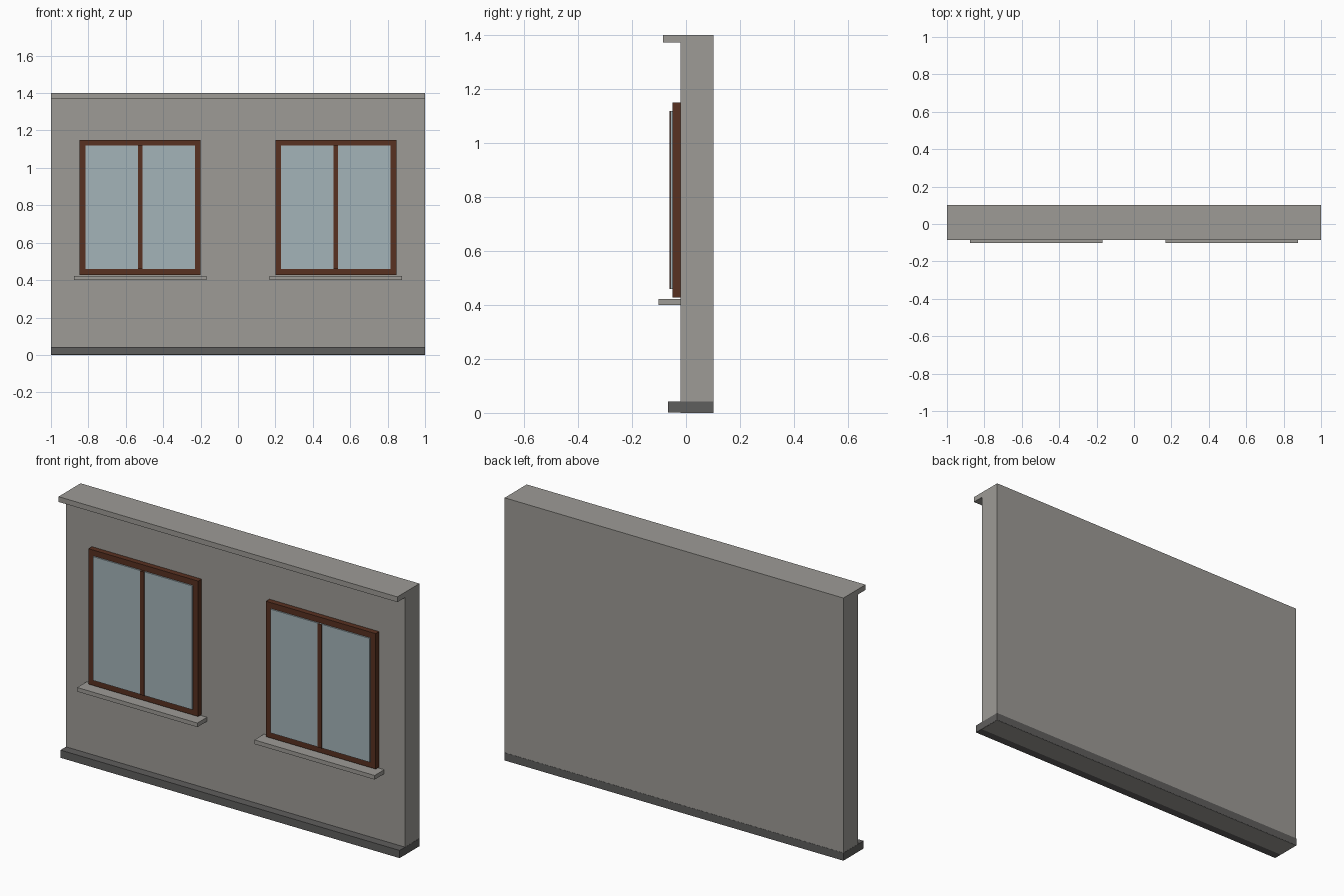
import bpy
import bmesh

cube = bpy.data.objects.get("Cube")
if cube:
    bpy.data.objects.remove(cube, do_unlink=True)


def linear(c):
    c /= 255
    return c / 12.92 if c <= 0.04045 else ((c + 0.055) / 1.055) ** 2.4


def material(name, *rgb):
    mat = bpy.data.materials.new(name)
    mat.use_nodes = True
    colour = [linear(c) for c in rgb] + [1.0]
    mat.diffuse_color = colour
    mat.node_tree.nodes["Principled BSDF"].inputs["Base Color"].default_value = colour
    return mat


plaster = material("plaster grey", 157, 155, 150)
stone = material("dark stone", 95, 94, 93)
wood = material("brown wood", 88, 49, 33)
glass = material("pale blue glass", 164, 180, 185)


def finish(bm, name, mat):
    bmesh.ops.recalc_face_normals(bm, faces=bm.faces)
    mesh = bpy.data.meshes.new(name)
    bm.to_mesh(mesh)
    bm.free()
    mesh.materials.append(mat)
    obj = bpy.data.objects.new(name, mesh)
    bpy.context.collection.objects.link(obj)
    return obj


def add_box(bm, x, y, z):
    """Add a box spanning the given (low, high) ranges."""
    verts = bmesh.ops.create_cube(bm, size=1)["verts"]
    for v in verts:
        v.co = [r[0] if c < 0 else r[1] for c, r in zip(v.co, (x, y, z))]


def box(name, mat, x, y, z):
    bm = bmesh.new()
    add_box(bm, x, y, z)
    return finish(bm, name, mat)


BACK, FACE = 0.101, -0.021

# Wall and its cornice: one side profile extruded along x
profile = [(BACK, 0), (FACE, 0), (FACE, 1.372), (-0.085, 1.372), (-0.085, 1.4), (BACK, 1.4)]
bm = bmesh.new()
side = bm.faces.new([bm.verts.new((-0.999, y, z)) for y, z in profile])
grown = bmesh.ops.extrude_face_region(bm, geom=[side])["geom"]
for v in grown:
    if isinstance(v, bmesh.types.BMVert):
        v.co.x = 0.999
finish(bm, "wall", plaster)

# Plinth wraps the foot of the wall, leaving the wall's underside showing
box("plinth", stone, (-1, 1), (-0.067, BACK + 0.001), (0.001, 0.042))

# Windows, mirrored about the centre
X0, X1, Z0, Z1, BAR = 0.2, 0.847, 0.428, 1.15, 0.031
MID = (X0 + X1) / 2
for label, s in (("left", 1), ("right", -1)):
    def span(a, b):
        return tuple(sorted((s * a, s * b)))

    bm = bmesh.new()
    depth = (-0.05, FACE)
    for a, b in ((X0, X0 + BAR), (X1 - BAR, X1)):
        add_box(bm, span(a, b), depth, (Z0, Z1))
    for a, b in ((Z0, Z0 + BAR), (Z1 - BAR, Z1)):
        add_box(bm, span(X0 + BAR, X1 - BAR), depth, (a, b))
    finish(bm, label + "_window_frame", wood)

    inner_z = (Z0 + BAR, Z1 - BAR)
    box(label + "_window_glass", glass, span(X0 + BAR, X1 - BAR), (-0.057, FACE), inner_z)
    box(label + "_window_mullion", wood, span(MID - 0.012, MID + 0.012), (-0.061, FACE), inner_z)
    box(label + "_window_sill", plaster, span(0.168, 0.877), (-0.102, FACE), (0.4, 0.422))
